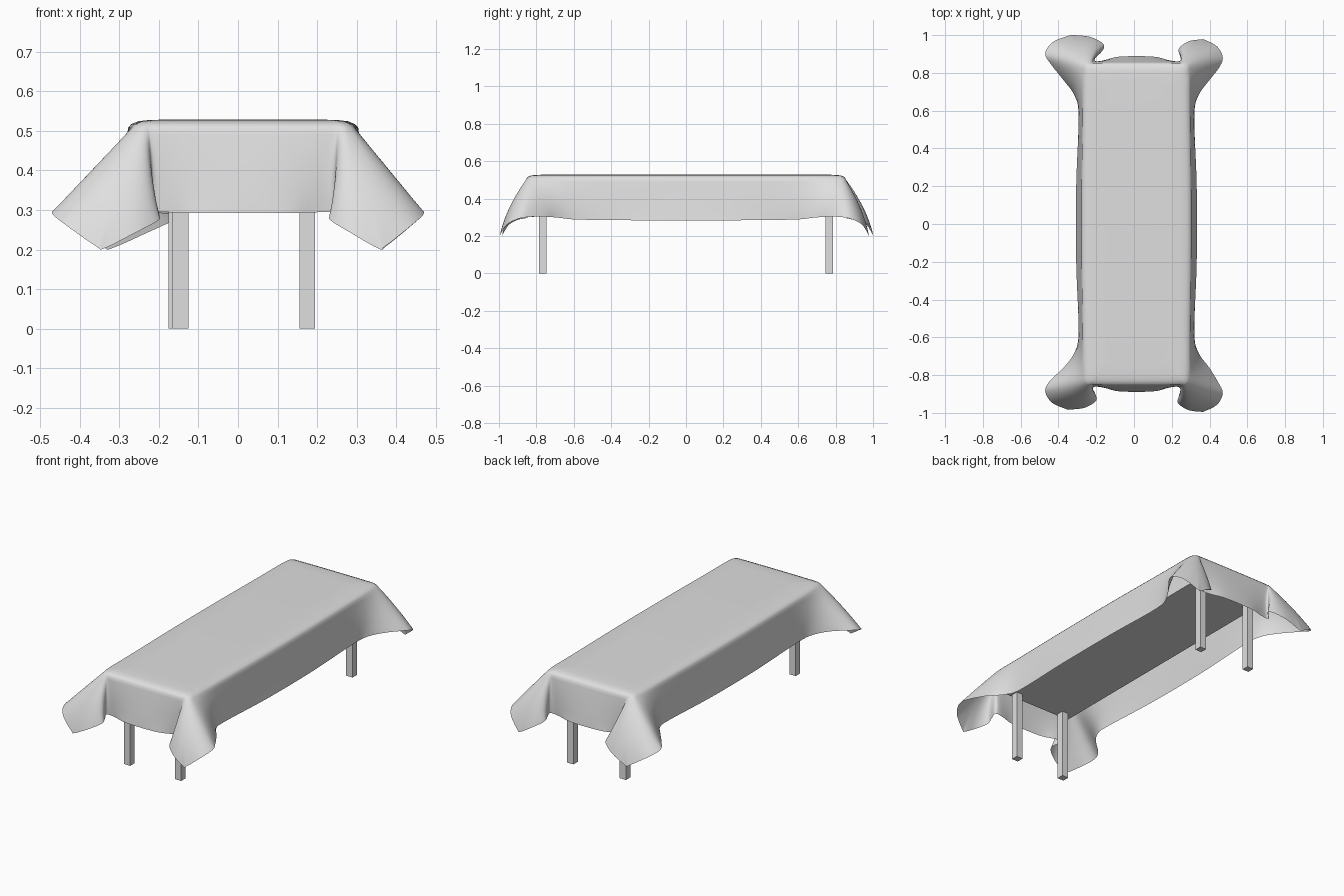
import bpy, bmesh
from mathutils import Vector

cube = bpy.data.objects.get("Cube")
if cube:
    bpy.data.objects.remove(cube, do_unlink=True)


def material(name, value):
    m = bpy.data.materials.new(name)
    m.use_nodes = True
    m.diffuse_color = (value, value, value, 1)
    m.node_tree.nodes["Principled BSDF"].inputs["Base Color"].default_value = m.diffuse_color
    return m


GREY = material("light_grey", 0.74)
SHIFT = 0.013     # the table sits slightly off centre


def box(name, lo, hi):
    lo, hi = Vector(lo), Vector(hi)
    bpy.ops.mesh.primitive_cube_add(size=1, location=(lo + hi) / 2)
    ob = bpy.context.object
    ob.name = name
    ob.scale = hi - lo
    ob.data.materials.append(GREY)


# Table top and legs
box("table_top", (-0.205, -0.80, 0.398), (0.23, 0.80, 0.515))
for end, sy, left_x in (("front", -1, -0.145), ("back", 1, -0.155)):
    for side, x in (("right", left_x), ("left", 0.175)):
        y = sy * 0.767
        box(f"{end}_{side}_leg", (x - 0.02, y - 0.02, 0), (x + 0.02, y + 0.02, 0.4))

# One quarter of the cloth, side to end: rim x, y and hem x, y, z, loose flap or not
QUARTER = [
    (0.290, 0.20, 0.319, 0.20, 0.284, False),
    (0.285, 0.55, 0.306, 0.57, 0.288, False),
    (0.284, 0.68, 0.328, 0.68, 0.298, False),
    (0.284, 0.76, 0.385, 0.76, 0.304, False),
    (0.282, 0.80, 0.445, 0.83, 0.302, True),
    (0.279, 0.825, 0.470, 0.885, 0.292, True),
    (0.274, 0.838, 0.435, 0.945, 0.262, True),
    (0.268, 0.844, 0.358, 0.980, 0.208, True),
    (0.264, 0.847, 0.338, 0.982, 0.203, True),
    (0.258, 0.850, 0.260, 0.972, 0.242, True),
    (0.250, 0.851, 0.200, 0.935, 0.275, True),
    (0.242, 0.851, 0.207, 0.895, 0.288, True),
    (0.234, 0.851, 0.235, 0.862, 0.295, False),
    (0.205, 0.852, 0.180, 0.864, 0.294, False),
    (0.100, 0.853, 0.090, 0.886, 0.292, False),
]
# Corner signs, flap spread, flap reach
CORNERS = [(1, 1, 0.86, -0.005), (-1, 1, 1.14, 0.018), (-1, -1, 1.0, 0.0), (1, -1, 0.88, 0.012)]

rim_keys, hem_keys = [], []
for sx, sy, spread, reach in CORNERS:
    rim, hem = [], []
    for rx, ry, hx, hy, hz, flap in QUARTER:
        rim.append(Vector((sx * rx + SHIFT, sy * ry, 0.508)))
        if flap:
            hem.append(Vector((sx * (0.47 - (0.47 - hx) * spread), sy * (hy + reach), hz)))
        else:
            hem.append(Vector((sx * hx + SHIFT, sy * hy, hz)))
    if sx * sy < 0:       # keep walking round in one direction
        rim.reverse()
        hem.reverse()
    rim_keys += rim
    hem_keys += hem


def smooth_loop(keys, steps=5):
    out, n = [], len(keys)
    for i in range(n):
        a, b, c, d = (keys[(i + k) % n] for k in (-1, 0, 1, 2))
        for s in range(steps):
            t = s / steps
            m0, m1 = (c - a) / 2, (d - b) / 2
            out.append(b * (2 * t**3 - 3 * t**2 + 1) + m0 * (t**3 - 2 * t**2 + t)
                       + c * (3 * t**2 - 2 * t**3) + m1 * (t**3 - t**2))
    return out


def relax(points, rounds):
    for _ in range(rounds):
        points = [(points[i - 1] + 2 * p + points[(i + 1) % len(points)]) / 4
                  for i, p in enumerate(points)]
    return points


rim, hem = smooth_loop(rim_keys), smooth_loop(hem_keys)


def inset(points, dist, z):
    fx, fy = 1 - dist / 0.285, 1 - dist / 0.85
    return [Vector(((p.x - SHIFT) * fx + SHIFT, p.y * fy, z)) for p in points]


def drape(r, h, t):
    # The cloth leaves the rim outwards and turns down towards the hem
    p = r.lerp(h, t)
    p.x += (h.x - r.x) * 0.15 * t * (1 - t)
    p.y += (h.y - r.y) * 0.55 * t * (1 - t)
    return p


# Rounded shoulder, then draped rows whose folds soften towards the rim
rows = [inset(rim, 0.11, 0.529), inset(rim, 0.05, 0.527), inset(rim, 0.025, 0.524),
        inset(rim, 0.008, 0.517)]
ROWS = 12
for k in range(ROWS + 1):
    t = k / ROWS
    soft_hem = relax(hem, round(40 * (1 - t)))
    rows.append([drape(r, h, t) for r, h in zip(rim, soft_hem)])

bm = bmesh.new()
grid = [[bm.verts.new(p) for p in row] for row in rows]
n = len(rim)
for upper, lower in zip(grid, grid[1:]):
    for i in range(n):
        j = (i + 1) % n
        bm.faces.new((upper[i], lower[i], lower[j], upper[j]))
bm.faces.new(grid[0])
bmesh.ops.recalc_face_normals(bm, faces=bm.faces)
mesh = bpy.data.meshes.new("tablecloth")
bm.to_mesh(mesh)
bm.free()
mesh.materials.append(GREY)
cloth = bpy.data.objects.new("tablecloth", mesh)
bpy.context.collection.objects.link(cloth)
bpy.ops.object.select_all(action="DESELECT")
cloth.select_set(True)
bpy.context.view_layer.objects.active = cloth
bpy.ops.object.shade_smooth_by_angle(angle=1.2)
